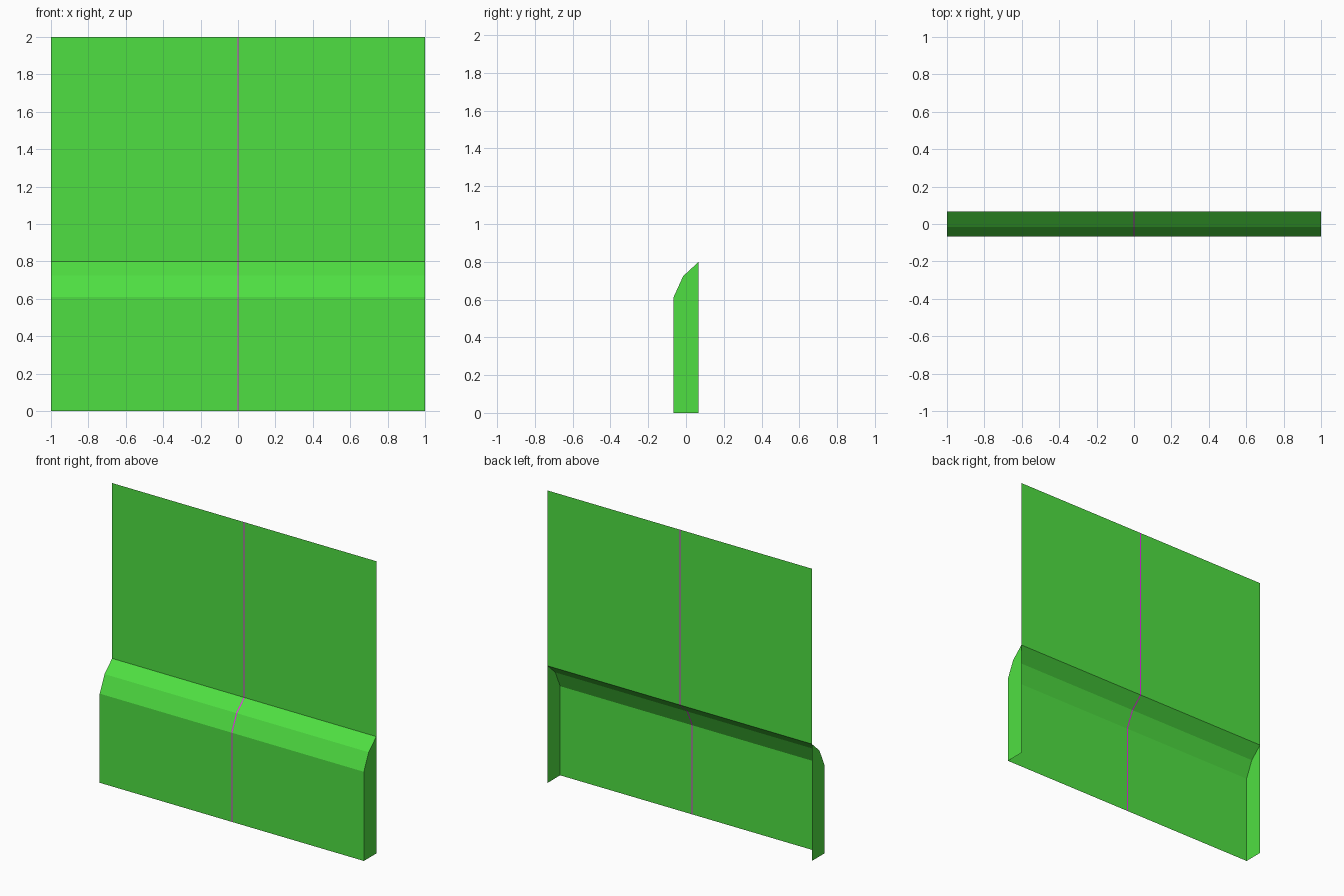
import bpy
import bmesh

cube = bpy.data.objects.get("Cube")
if cube:
    bpy.data.objects.remove(cube, do_unlink=True)


def make_material(name, colour):
    mat = bpy.data.materials.new(name)
    mat.use_nodes = True
    mat.diffuse_color = colour
    mat.node_tree.nodes["Principled BSDF"].inputs["Base Color"].default_value = colour
    return mat


green = make_material("bright green", (0.078, 0.74, 0.054, 1))
magenta = make_material("magenta", (0.8, 0.025, 0.8, 1))

# Side outline of the sheet (y, z): kick panel, two sloped facets, upper wall
D = 0.067
PROFILE = [(-D, 0), (-D, 0.61), (-0.015, 0.724), (D, 0.8), (D, 2)]
STRIPE = 0.004


def add_object(name, bm, materials):
    mesh = bpy.data.meshes.new(name)
    bm.to_mesh(mesh)
    bm.free()
    for mat in materials:
        mesh.materials.append(mat)
    obj = bpy.data.objects.new(name, mesh)
    bpy.context.scene.collection.objects.link(obj)
    return obj


# Folded wall sheet with a thin centre stripe cut into it
bm = bmesh.new()
columns = [[bm.verts.new((x, y, z)) for y, z in PROFILE]
           for x in (-1, -STRIPE, STRIPE, 1)]
for c, (a, b) in enumerate(zip(columns, columns[1:])):
    for i in range(len(PROFILE) - 1):
        face = bm.faces.new((a[i], b[i], b[i + 1], a[i + 1]))
        face.material_index = int(c == 1)
add_object("wall_sheet", bm, [green, magenta])

# End caps closing the thick lower part
for name, x in (("right_end_cap", -1), ("left_end_cap", 1)):
    bm = bmesh.new()
    outline = PROFILE[:4] + [(D, 0)]
    face = bm.faces.new([bm.verts.new((x, y, z)) for y, z in outline])
    face.normal_update()
    if face.normal.x * x < 0:
        face.normal_flip()
    add_object(name, bm, [green])
